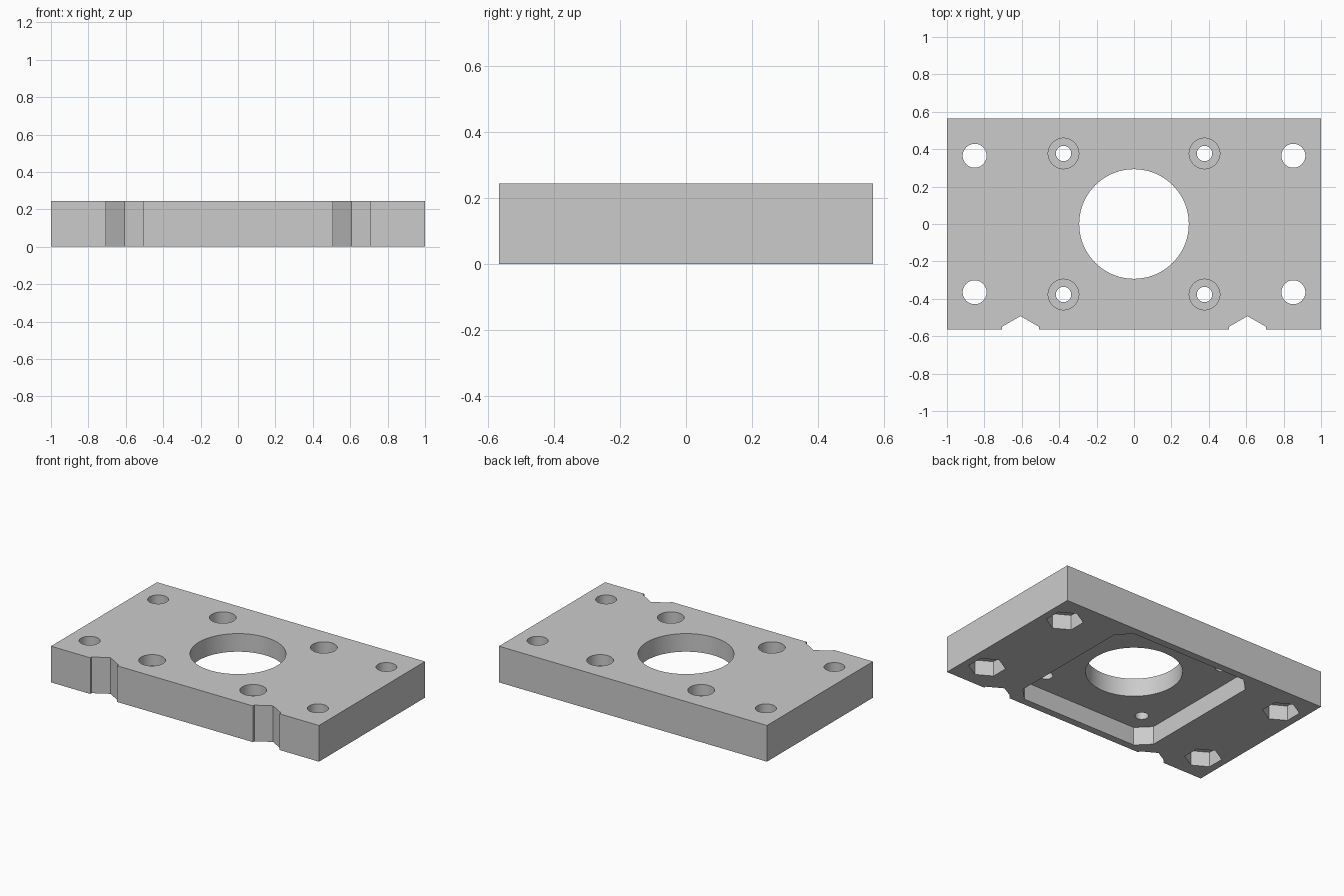
import bpy, bmesh
from math import cos, sin, pi, radians

if "Cube" in bpy.data.objects:
    bpy.data.objects.remove(bpy.data.objects["Cube"], do_unlink=True)

HALF_Y, HEIGHT = 0.565, 0.244
POCKET, CUT = 0.122, 0.05   # pocket depth, cutter overshoot

grey = bpy.data.materials.new("light_grey")
grey.use_nodes = True
grey.diffuse_color = (0.6, 0.6, 0.6, 1)
grey.node_tree.nodes["Principled BSDF"].inputs["Base Color"].default_value = (0.6, 0.6, 0.6, 1)


def prisms(name, outlines, z0, z1):
    """One object holding an upright prism for each counter-clockwise outline."""
    bm = bmesh.new()
    for outline in outlines:
        low = [bm.verts.new((x, y, z0)) for x, y in outline]
        high = [bm.verts.new((x, y, z1)) for x, y in outline]
        bm.faces.new(low[::-1])
        bm.faces.new(high)
        for i in range(len(low)):
            j = (i + 1) % len(low)
            bm.faces.new((low[i], low[j], high[j], high[i]))
    mesh = bpy.data.meshes.new(name)
    bm.to_mesh(mesh)
    bm.free()
    obj = bpy.data.objects.new(name, mesh)
    bpy.context.collection.objects.link(obj)
    mesh.materials.append(grey)
    return obj


def ring(x, y, radius, sides):
    # first corner points along +y
    return [(x + radius * cos(pi / 2 + 2 * pi * i / sides),
             y + radius * sin(pi / 2 + 2 * pi * i / sides)) for i in range(sides)]


def four(x, y, radius, sides):
    return [ring(sx * x, sy * y, radius, sides) for sx in (-1, 1) for sy in (-1, 1)]


# Plate with two V notches in the front edge
outline = [(-1, -HALF_Y)]
for cx in (-0.607, 0.607):
    outline += [(cx - 0.1, -HALF_Y), (cx - 0.1, -0.55), (cx, -0.4925),
                (cx + 0.1, -0.55), (cx + 0.1, -HALF_Y)]
outline += [(1, -HALF_Y), (1, HALF_Y), (-1, HALF_Y)]
plate = prisms("mounting_plate", [outline], 0, HEIGHT)

# Square pocket with chamfered corners, open underneath
a, b = 0.515, 0.43
pocket = [(-b, -a), (b, -a), (a, -b), (a, b), (b, a), (-b, a), (-a, b), (-a, -b)]

top = HEIGHT + CUT
cutters = [
    prisms("pocket_cutter", [pocket], -CUT, POCKET),
    prisms("centre_hole_cutter", [ring(0, 0, 0.293, 96)], -CUT, top),
    prisms("screw_hole_cutter", four(0.377, 0.377, 0.041, 32), -CUT, top),
    prisms("counterbore_cutter", four(0.377, 0.377, 0.082, 48), HEIGHT - 0.075, top),
    prisms("corner_hole_cutter", four(0.852, 0.365, 0.064, 48), -CUT, top),
    prisms("nut_trap_cutter", four(0.852, 0.365, 0.113, 6), -CUT, 0.1),
]

# Cut every opening, then discard the cutters
for cutter in cutters:
    mod = plate.modifiers.new(cutter.name, "BOOLEAN")
    mod.operation, mod.solver, mod.object = "DIFFERENCE", "EXACT", cutter
bpy.context.view_layer.objects.active = plate
plate.select_set(True)
for mod in list(plate.modifiers):
    bpy.ops.object.modifier_apply(modifier=mod.name)
for cutter in cutters:
    bpy.data.objects.remove(cutter, do_unlink=True)

bpy.ops.object.shade_smooth_by_angle(angle=radians(25))
